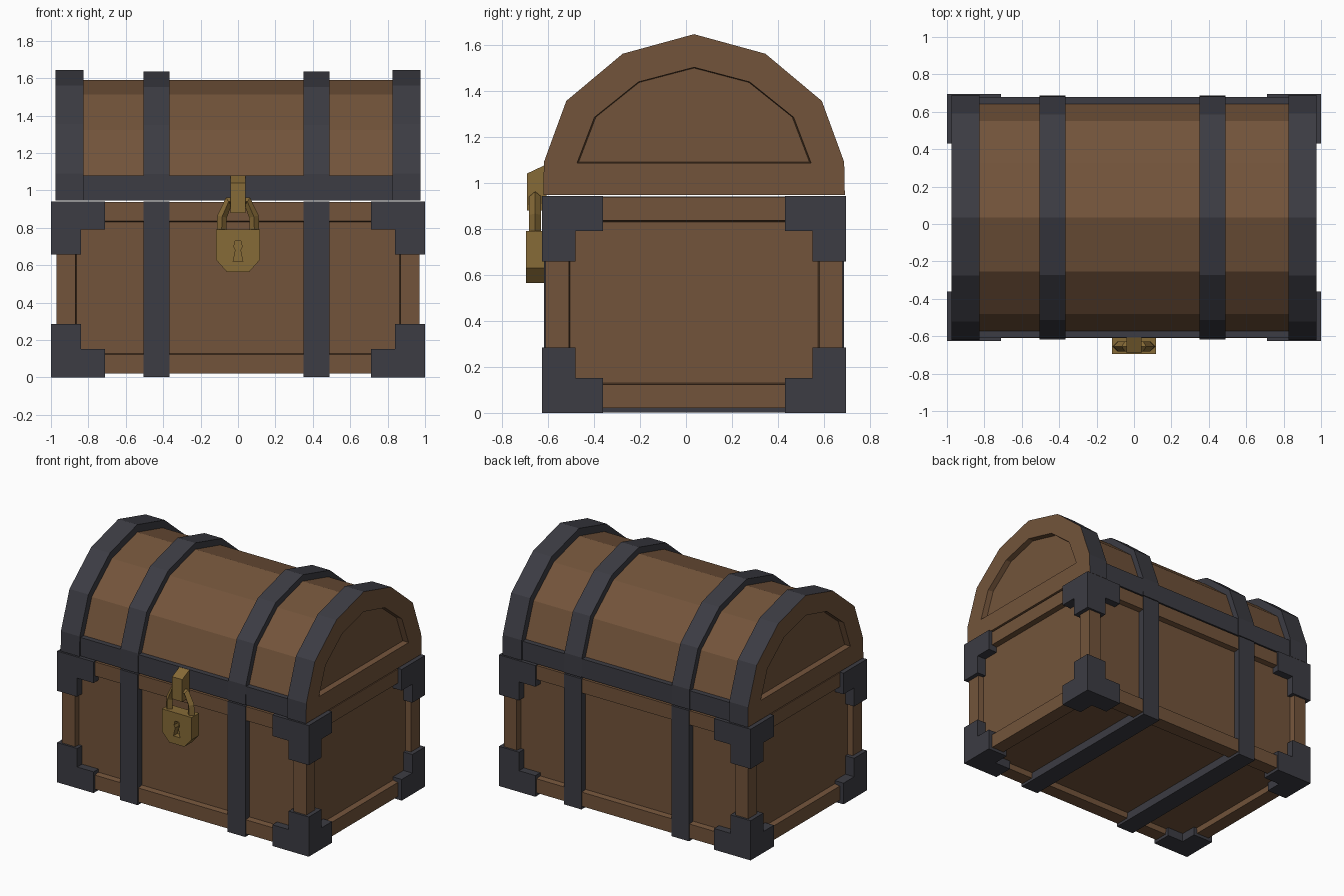
import bpy, bmesh
from mathutils import Vector

if "Cube" in bpy.data.objects:
    bpy.data.objects.remove(bpy.data.objects["Cube"])

YC = 0.035  # middle of the chest from front to back


def material(name, rgb):
    m = bpy.data.materials.new(name)
    m.use_nodes = True
    m.diffuse_color = (*rgb, 1)
    m.node_tree.nodes["Principled BSDF"].inputs["Base Color"].default_value = (*rgb, 1)
    return m


WOOD = material("brown wood", (0.17, 0.088, 0.043))
IRON = material("dark iron", (0.045, 0.045, 0.056))
BRASS = material("old brass", (0.24, 0.145, 0.038))


def finish(name, bm, *mats):
    bmesh.ops.remove_doubles(bm, verts=bm.verts, dist=0.0005)
    bmesh.ops.recalc_face_normals(bm, faces=bm.faces)
    mesh = bpy.data.meshes.new(name)
    bm.to_mesh(mesh)
    bm.free()
    for m in mats:
        mesh.materials.append(m)
    ob = bpy.data.objects.new(name, mesh)
    bpy.context.collection.objects.link(ob)
    return ob


def add_box(bm, lo, hi):
    lo, hi = Vector(lo), Vector(hi)
    verts = bmesh.ops.create_cube(bm, size=1)["verts"]
    for v in verts:
        v.co = (lo + hi) / 2 + v.co * (hi - lo)


def box(name, lo, hi, mat):
    bm = bmesh.new()
    add_box(bm, lo, hi)
    return finish(name, bm, mat)


def loft(bm, rings):
    """Skin a list of equal rings and cap both ends."""
    loops = [[bm.verts.new(p) for p in ring] for ring in rings]
    for a, b in zip(loops, loops[1:]):
        for i in range(len(a)):
            j = (i + 1) % len(a)
            bm.faces.new((a[i], a[j], b[j], b[i]))
    bm.faces.new(loops[0])
    bm.faces.new(loops[-1])


# Chest body with a sunken panel on every outer side
bm = bmesh.new()
add_box(bm, (-0.97, YC - 0.645, 0.022), (0.97, YC + 0.645, 0.937))
bm.normal_update()
panels = [f for f in bm.faces if f.normal.z < 0.5]
bmesh.ops.inset_individual(bm, faces=panels, thickness=0.143)
bmesh.ops.inset_individual(bm, faces=panels, thickness=0.008, depth=-0.04)
finish("chest_body", bm, WOOD)

# Lid cross-section: half arch as (offset from middle, height), mirrored
half = [(0.655, 0.947), (0.652, 1.09), (0.555, 1.355), (0.31, 1.56)]
arch = [(-y, z) for y, z in half] + [(0, 1.645)] + [(y, z) for y, z in reversed(half)]


def ring(x, profile):
    return [(x, YC + y, z) for y, z in profile]


def shrink(ky, kz):
    return [(y * ky, 0.947 + (z - 0.947) * kz) for y, z in arch]


# Lid boards between the end arches
bm = bmesh.new()
boards = shrink(0.93, 0.922)
loft(bm, [ring(-0.83, boards), ring(0.83, boards)])
finish("lid_boards", bm, WOOD)

# End arches: iron rims, wooden outer faces with a sunken half-round panel
recess = [(y * 0.78, 1.085 + max(0, z - 1.09) * 0.75) for y, z in arch]
for side, s in (("right", -1), ("left", 1)):
    bm = bmesh.new()
    deep = [(y * 0.985, 1.09 + (z - 1.085) * 0.98) for y, z in recess]
    loft(bm, [ring(s * 0.825, arch), ring(s * 0.975, arch),
              ring(s * 0.975, recess), ring(s * 0.935, deep)])
    for f in bm.faces:
        c = f.calc_center_median()
        f.material_index = int(abs(c.x) > 0.93 or c.z < 0.95)
    finish("lid_end_" + side, bm, IRON, WOOD)

# Iron straps round the body and over the lid
strap = shrink(0.99, 0.988)
for side, x in (("right", -0.435), ("left", 0.42)):
    bm = bmesh.new()
    loft(bm, [ring(x - 0.07, strap), ring(x + 0.07, strap)])
    finish("lid_strap_" + side, bm, IRON)
    box("body_strap_" + side, (x - 0.07, YC - 0.652, 0.002),
        (x + 0.07, YC + 0.652, 0.94), IRON)

# Iron rim along the front and back of the lid
box("lid_rim", (-0.83, YC - 0.643, 0.947), (0.83, YC + 0.643, 1.08), IRON)


# Corner brackets: a corner block with an arm along each edge
def bracket(name, corner, sign):
    thick, reach = (0.16, 0.145, 0.152), (0.29, 0.265, 0.285)
    cells = [((0, 0, 0), thick)]
    for a in range(3):
        lo, hi = [0, 0, 0], list(thick)
        lo[a], hi[a] = thick[a], reach[a]
        cells.append((lo, hi))
    bm = bmesh.new()
    for lo, hi in cells:
        add_box(bm, lo, hi)
    bmesh.ops.remove_doubles(bm, verts=bm.verts, dist=0.0005)
    # drop the walls between the block and its arms
    inner = []
    for f in bm.faces:
        c = f.calc_center_median()
        for a in range(3):
            if all(abs(c[k] - (thick[k] if k == a else thick[k] / 2)) < 0.001
                   for k in range(3)):
                inner.append(f)
    bmesh.ops.delete(bm, geom=inner, context="FACES")
    for v in bm.verts:
        v.co = [corner[k] - sign[k] * v.co[k] for k in range(3)]
    bmesh.ops.dissolve_limit(bm, angle_limit=0.01, verts=bm.verts, edges=bm.edges)
    finish(name, bm, IRON)


for sx, xn in ((-1, "right"), (1, "left")):
    for sy, yn in ((-1, "front"), (1, "back")):
        for sz, zn in ((-1, "lower"), (1, "upper")):
            bracket(f"bracket_{zn}_{yn}_{xn}",
                    (sx, YC + sy * 0.66, 0 if sz < 0 else 0.942), (sx, sy, sz))


# Hasp with a sloped top
bm = bmesh.new()
side_view = [(-0.605, 0.88), (-0.69, 0.88), (-0.69, 1.04), (-0.605, 1.08)]
loft(bm, [[(x, y, z) for y, z in side_view] for x in (-0.04, 0.04)])
finish("hasp", bm, BRASS)


# Padlock body with clipped lower corners and a keyhole cut in the front
def plate(name, outline, y0, y1):
    bm = bmesh.new()
    loft(bm, [[(x, y, z) for x, z in outline] for y in (y0, y1)])
    return finish(name, bm, BRASS)


lock = plate("padlock", [(-0.118, 0.79), (-0.118, 0.63), (-0.06, 0.565),
                         (0.06, 0.565), (0.118, 0.63), (0.118, 0.79)], -0.695, -0.61)
cutter = plate("keyhole_cutter", [(-0.015, 0.73), (-0.022, 0.7), (-0.013, 0.68),
                                  (-0.026, 0.62), (0.026, 0.62), (0.013, 0.68),
                                  (0.022, 0.7), (0.015, 0.73)], -0.75, -0.65)
cutter.hide_render = True
mod = lock.modifiers.new("keyhole", "BOOLEAN")
mod.operation = "DIFFERENCE"
mod.object = cutter
mod.solver = "EXACT"
bpy.context.view_layer.update()
cut = lock.evaluated_get(bpy.context.evaluated_depsgraph_get())
lock.data = bpy.data.meshes.new_from_object(cut)
lock.modifiers.clear()
bpy.data.objects.remove(cutter)

# Shackle: a four-sided bar bent through the hasp
curve = bpy.data.curves.new("shackle", "CURVE")
curve.dimensions = "3D"
curve.bevel_depth = 0.026
curve.bevel_resolution = 0
path = [(-0.088, 0.77), (-0.085, 0.86), (-0.05, 0.94),
        (0.05, 0.94), (0.085, 0.86), (0.088, 0.77)]
spline = curve.splines.new("POLY")
spline.points.add(len(path) - 1)
for p, (x, z) in zip(spline.points, path):
    p.co = (x, -0.655, z, 1)
spline.use_smooth = False
curve.materials.append(BRASS)
bpy.context.collection.objects.link(bpy.data.objects.new("shackle", curve))
